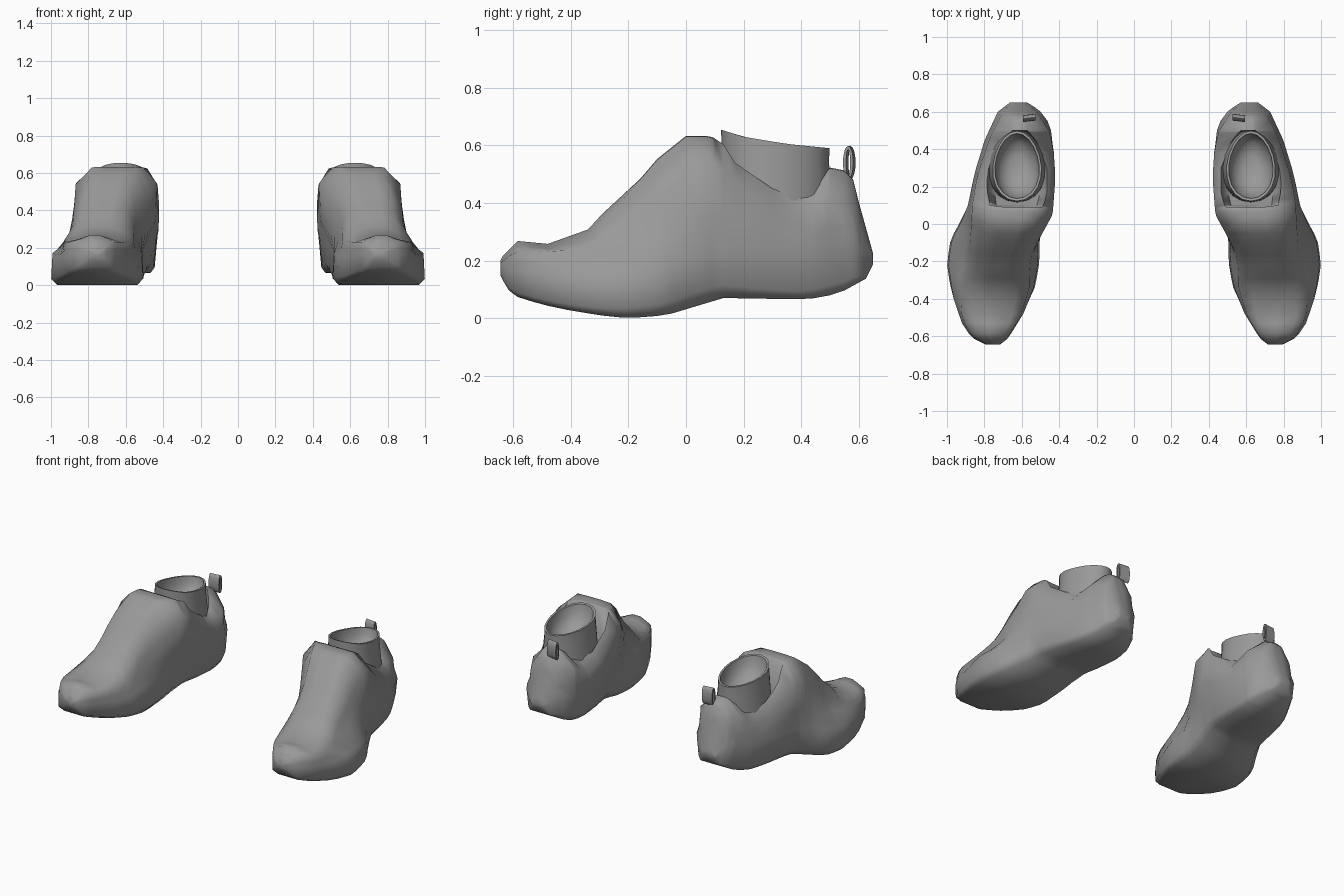
import bpy, bmesh, math

if "Cube" in bpy.data.objects:
    bpy.data.objects.remove(bpy.data.objects["Cube"])

grey = bpy.data.materials.new("plain grey")
grey.diffuse_color = (0.32, 0.32, 0.32, 1)
grey.use_nodes = True
grey.node_tree.nodes["Principled BSDF"].inputs["Base Color"].default_value = grey.diffuse_color


def curve(*keys):
    """Piecewise linear function of y through (y, value) keys."""
    def f(y):
        if y <= keys[0][0]:
            return keys[0][1]
        for (a, p), (b, q) in zip(keys, keys[1:]):
            if y <= b:
                return p + (q - p) * (y - a) / (b - a)
        return keys[-1][1]
    return f


def lerp(a, b, t):
    return a + (b - a) * t


def loft(bm, rings, cap=True):
    """Skin closed rings of equal length, optionally capping both ends."""
    rows = [[bm.verts.new(p) for p in ring] for ring in rings]
    n = len(rows[0])
    for a, b in zip(rows, rows[1:]):
        for i in range(n):
            j = (i + 1) % n
            bm.faces.new((a[i], a[j], b[j], b[i]))
    if cap:
        bm.faces.new(rows[0])
        bm.faces.new(rows[-1])


def finish(name, bm, angle):
    """Make a mirrored pair from the part on the +x side."""
    bmesh.ops.recalc_face_normals(bm, faces=bm.faces)
    mesh = bpy.data.meshes.new(name)
    bm.to_mesh(mesh)
    bm.free()
    mesh.materials.append(grey)
    ob = bpy.data.objects.new(name, mesh)
    bpy.context.collection.objects.link(ob)
    ob.modifiers.new("Pair", 'MIRROR').use_mirror_merge = False
    bpy.ops.object.select_all(action='DESELECT')
    ob.select_set(True)
    bpy.context.view_layer.objects.active = ob
    bpy.ops.object.shade_smooth_by_angle(angle=math.radians(angle))


# Shoe body: guide curves along the length
sole_z = curve((-.645, .15), (-.62, .1), (-.58, .07), (-.45, .035), (-.3, .01), (-.2, 0),
               (-.07, .01), (.03, .04), (.13, .07), (.42, .065), (.53, .085), (.63, .14), (.65, .19))
sole_out = curve((-.645, .80), (-.61, .87), (-.55, .92), (-.39, .975), (-.21, 1), (-.08, .98),
                 (0, .935), (.1, .895), (.27, .86), (.45, .805), (.6, .735), (.65, .67))
sole_in = curve((-.645, .71), (-.61, .665), (-.48, .585), (-.35, .53), (-.2, .505), (-.08, .505),
                (.03, .485), (.12, .455), (.24, .43), (.4, .425), (.53, .44), (.61, .50), (.65, .565))
edge_inset = curve((-.645, .01), (-.45, .01), (-.3, 0), (0, 0), (.2, .02), (.65, .02))
base_inset = curve((-.645, .02), (-.6, .05), (-.35, .03), (0, .03), (.2, .05), (.65, .03))
mid_z = curve((-.645, .19), (-.6, .23), (-.5, .23), (-.35, .24), (-.2, .33), (-.05, .45),
              (.05, .55), (.12, .53), (.25, .41), (.38, .35), (.5, .42), (.58, .39), (.65, .21))
mid_out = curve((-.645, .79), (-.6, .865), (-.5, .92), (-.35, .93), (-.24, .885), (0, .87),
                (.1, .865), (.25, .84), (.45, .775), (.6, .70), (.65, .655))
mid_in = curve((-.645, .72), (-.6, .67), (-.5, .61), (-.35, .56), (-.25, .56), (-.15, .545),
               (-.05, .49), (.05, .435), (.25, .42), (.4, .43), (.5, .455), (.6, .52), (.65, .575))
lip_z = curve((-.645, .195), (-.635, .215), (-.585, .265), (-.48, .255), (-.34, .305), (-.29, .36),
              (-.16, .48), (-.1, .55), (0, .63), (.07, .63), (.12, .62), (.17, .54), (.3, .45),
              (.38, .42), (.44, .44), (.47, .49), (.5, .52), (.55, .51), (.58, .48), (.6, .4), (.65, .22))
lip_out = curve((-.645, .77), (-.6, .825), (-.5, .87), (-.34, .85), (-.15, .82), (0, .78),
                (.1, .77), (.2, .79), (.35, .77), (.45, .70), (.5, .65), (.6, .65), (.65, .64))
lip_in = curve((-.645, .74), (-.6, .705), (-.5, .655), (-.34, .62), (-.15, .59), (0, .54), (.07, .51),
               (.1, .485), (.16, .465), (.3, .465), (.45, .525), (.5, .57), (.6, .565), (.65, .60))


def shoe_side(y, sole, mid, lip, sign):
    """Half section from the sole edge up to the lip; sign is +1 on the outer side."""
    zb, zm, zl = sole_z(y), mid_z(y), lip_z(y)
    x, xm, xl = sole(y), mid(y), lip(y)
    zw = zb + min(.17, (zm - zb) * .6)
    lip_drop = .015 if y < -.2 else 0
    return [(x - sign * base_inset(y), zb), (x - sign * edge_inset(y), lerp(zb, zm, .1)),
            (x - sign * .007, zw), (lerp(x, xm, .75), lerp(zw, zm, .4)), (xm, zm), (xl, zl - lip_drop)]


def shoe_ring(y):
    li, lo, zl = lip_in(y), lip_out(y), lip_z(y)
    is_open = .095 < y < .495
    floor = .33 if is_open else zl + .003
    t = .12 if is_open else .3
    left = shoe_side(y, sole_in, mid_in, lip_in, -1) + [(lerp(li, lo, t), floor)]
    right = shoe_side(y, sole_out, mid_out, lip_out, 1) + [(lerp(lo, li, t), floor)]
    ring = left + [((li + lo) / 2, floor)] + right[::-1] + [((sole_in(y) + sole_out(y)) / 2, sole_z(y))]
    return [(x, y, z) for x, z in ring]


stations = [-.645, -.635, -.615, -.585, -.53, -.48, -.41, -.34, -.29, -.22, -.16, -.1, -.05, 0,
            .04, .07, .09, .10, .13, .17, .23, .3, .38, .44, .47, .49, .50, .55, .58, .6, .625, .645, .65]
bm = bmesh.new()
loft(bm, [shoe_ring(y) for y in stations])
finish("shoe_body", bm, 80)

# Ankle sock: tube with a slanted rim and a shallow rounded hollow
rim_z = curve((.12, .655), (.2, .63), (.35, .605), (.5, .59))


def sock_ring(rx, ry, z=None, drop=0):
    ring = []
    for i in range(20):
        a = math.tau * i / 20
        y = .31 + ry * math.sin(a)
        x = .625 + rx * math.cos(a) * (1 - .12 * math.sin(a))
        ring.append((x, y, rim_z(y) - drop if z is None else z))
    return ring


bm = bmesh.new()
loft(bm, [sock_ring(.155, .195, .31), sock_ring(.15, .192, .42), sock_ring(.133, .187, drop=.05),
          sock_ring(.13, .188), sock_ring(.118, .174), sock_ring(.112, .165, drop=.05),
          sock_ring(.085, .125, drop=.10), sock_ring(.04, .06, drop=.125)])
finish("ankle_sock", bm, 60)

# Pull tab: narrow loop of webbing behind the heel collar
bm = bmesh.new()
rows = []
for i in range(16):
    a = math.tau * i / 16
    rows.append([(.56 + sx * .034, .567 + r * math.cos(a) - sx * .004,
                  .54 + (.058 if r > .014 else .046) * math.sin(a))
                 for sx, r in ((-1, .018), (1, .018), (1, .007), (-1, .007))])
loft(bm, rows + [rows[0]], cap=False)
bmesh.ops.remove_doubles(bm, verts=bm.verts, dist=1e-5)
finish("pull_tab", bm, 40)
